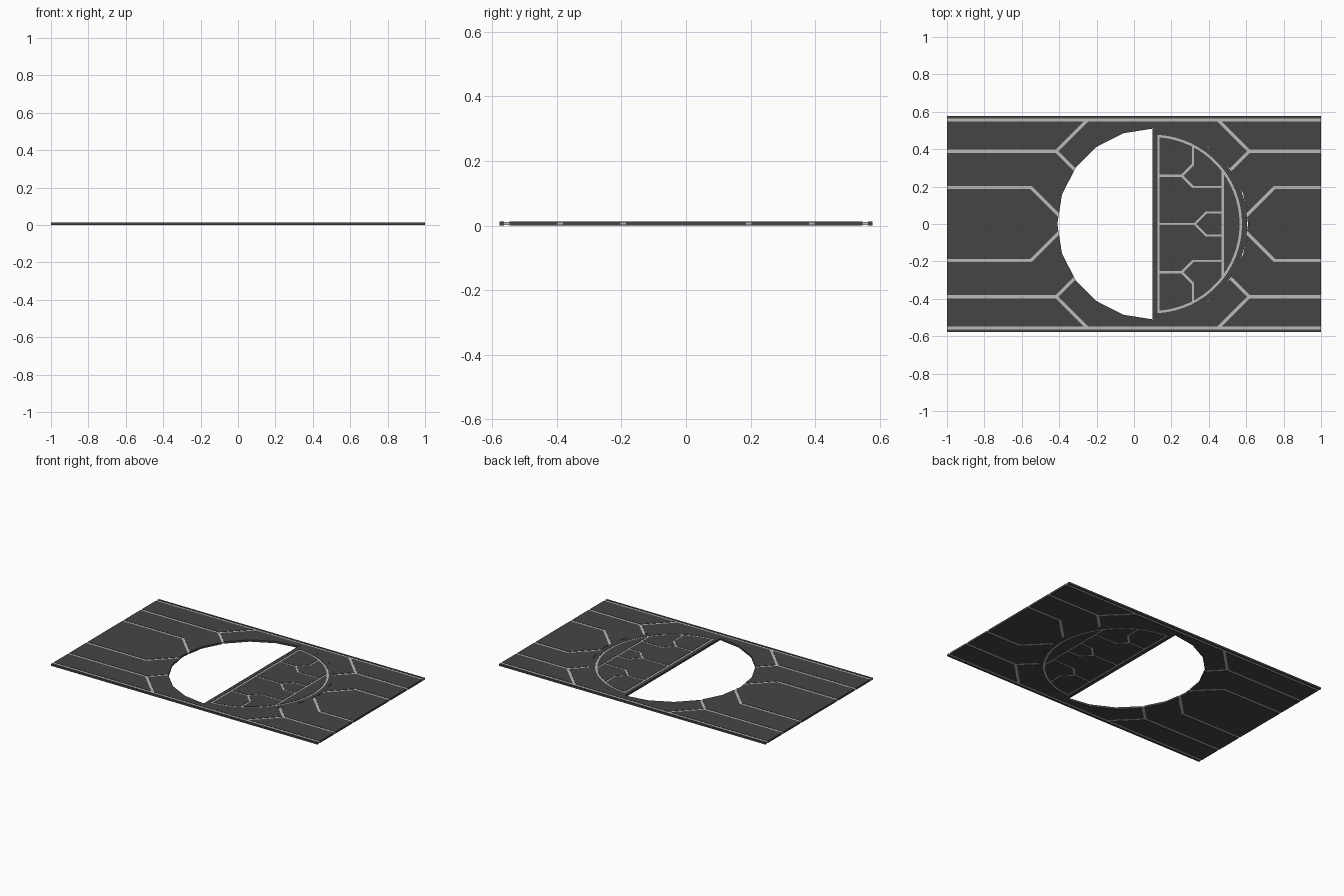
import bpy, bmesh
from math import cos, sin, pi, sqrt, asin
from mathutils import Vector

if "Cube" in bpy.data.objects:
    bpy.data.objects.remove(bpy.data.objects["Cube"])

T = 0.013          # panel thickness
CX, R = 0.1, 0.51  # hole centre and radius

def material(name, v):
    m = bpy.data.materials.new(name)
    m.diffuse_color = (v, v, v, 1)
    m.use_nodes = True
    m.node_tree.nodes["Principled BSDF"].inputs["Base Color"].default_value = m.diffuse_color
    return m

DARK = material("dark_panel", 0.06)
LIGHT = material("light_inlay", 0.5)

def to_object(name, bm, mat=None, coll=None):
    bmesh.ops.recalc_face_normals(bm, faces=bm.faces)
    me = bpy.data.meshes.new(name)
    bm.to_mesh(me)
    bm.free()
    ob = bpy.data.objects.new(name, me)
    (coll or bpy.context.scene.collection).objects.link(ob)
    if mat:
        me.materials.append(mat)
    else:
        ob.hide_render = True
    return ob

def prism(name, pts, z0, z1, mat=None):
    bm = bmesh.new()
    lo = [bm.verts.new((x, y, z0)) for x, y in pts]
    hi = [bm.verts.new((x, y, z1)) for x, y in pts]
    bm.faces.new(lo)
    bm.faces.new(hi)
    n = len(pts)
    for i in range(n):
        j = (i + 1) % n
        bm.faces.new((lo[i], lo[j], hi[j], hi[i]))
    return to_object(name, bm, mat)

def ribbon(name, pts, w, z0, z1, mat=None, coll=None, closed=False):
    """Mitred strip of width w along a 2D path."""
    P = [Vector(p) for p in pts]
    n = len(P)
    bm = bmesh.new()
    rings = []
    for i, p in enumerate(P):
        a = (p - P[i - 1]).normalized() if i or closed else None
        b = (P[(i + 1) % n] - p).normalized() if i < n - 1 or closed else None
        a, b = a or b, b or a
        na, nb = Vector((-a.y, a.x)), Vector((-b.y, b.x))
        m = (na + nb).normalized()
        m *= w / 2 / m.dot(na)
        l, r = p + m, p - m
        rings.append([bm.verts.new((q.x, q.y, z)) for q, z in ((l, z0), (r, z0), (r, z1), (l, z1))])
    for i in range(n if closed else n - 1):
        A, B = rings[i], rings[(i + 1) % n]
        for k in range(4):
            h = (k + 1) % 4
            bm.faces.new((A[k], A[h], B[h], B[k]))
    if not closed:
        bm.faces.new(rings[0])
        bm.faces.new(rings[-1])
    return to_object(name, bm, mat, coll)

def subtract(ob, cutter):
    md = ob.modifiers.new("cut", 'BOOLEAN')
    md.operation, md.solver = 'DIFFERENCE', 'EXACT'
    if isinstance(cutter, bpy.types.Collection):
        md.operand_type = 'COLLECTION'
        md.collection = cutter
        md.use_self = True
    else:
        md.object = cutter

def group(name):
    c = bpy.data.collections.new(name)
    bpy.context.scene.collection.children.link(c)
    return c

plate_cuts, disc_cuts = group("plate_groove_cutters"), group("disc_groove_cutters")

def inlay(name, pts, w, cuts, closed=False):
    """Slightly recessed light strip plus the through-groove that holds it."""
    ext = [(x * 1.05 if abs(x) >= 1 else x, y) for x, y in pts]
    ribbon(name + "_groove", ext, w, -0.02, 0.04, None, cuts, closed)
    return ribbon(name, pts, w, 0.002, T - 0.002, LIGHT, None, closed)

# Base plate with a 20-sided hole
hole = prism("hole_cutter", [(CX + R * cos(2 * pi * i / 20), R * sin(2 * pi * i / 20)) for i in range(20)], -0.05, 0.05)
plate = prism("plate", [(-1, -0.577), (1, -0.577), (1, 0.577), (-1, 0.577)], 0, T, DARK)

# Plate inlays, mirrored to all four quarters
paths = {
    "outer_track": [(-1, 0.389), (-0.415, 0.389), (-0.249, 0.555)],
    "outer_branch": [(-0.415, 0.389), (-0.29, 0.264)],
    "inner_track": [(-1, 0.195), (-0.55, 0.195), (-0.385, 0.03)],
}
for sy in (1, -1):
    inlay("border_strip", [(-1, sy * 0.555), (1, sy * 0.555)], 0.016, plate_cuts)
    for side in (0, 1):
        for name, pts in paths.items():
            q = [((-x if abs(x) == 1 else 2 * CX - x) if side else x, sy * y) for x, y in pts]
            ob = inlay(name, q, 0.017, plate_cuts)
            subtract(ob, hole)
subtract(plate, plate_cuts)
subtract(plate, hole)

# Half disc sitting in the right side of the hole
N = 32
disc = prism("half_disc", [(CX + 0.505 * sin(pi * i / N), -0.509 * cos(pi * i / N)) for i in range(N + 1)], 0, T, DARK)

# Half disc inlays: outline, cross bar and forked tracks
r, x0 = 0.471, 0.131
a = pi / 2 - asin((x0 - CX) / r)
outline = [(CX + r * cos(t), r * sin(t)) for t in [-a + 2 * a * i / N for i in range(N + 1)]]
inlay("disc_outline", outline, 0.013, disc_cuts, closed=True)
bar = 0.475
yb = sqrt(r * r - (bar - CX) ** 2)
inlay("cross_bar", [(bar, -yb), (bar, yb)], 0.012, disc_cuts)
inlay("centre_stem", [(x0, 0), (0.325, 0)], 0.012, disc_cuts)
for s in (1, -1):
    inlay("centre_fork", [(0.325, 0), (0.387, s * 0.062), (bar, s * 0.062)], 0.012, disc_cuts)
    yt = sqrt(r * r - (0.315 - CX) ** 2)
    inlay("side_track", [(x0, s * 0.258), (0.255, s * 0.258), (0.315, s * 0.198), (bar, s * 0.198)], 0.012, disc_cuts)
    inlay("side_fork", [(0.255, s * 0.258), (0.315, s * 0.318), (0.315, s * yt)], 0.012, disc_cuts)
subtract(disc, disc_cuts)
